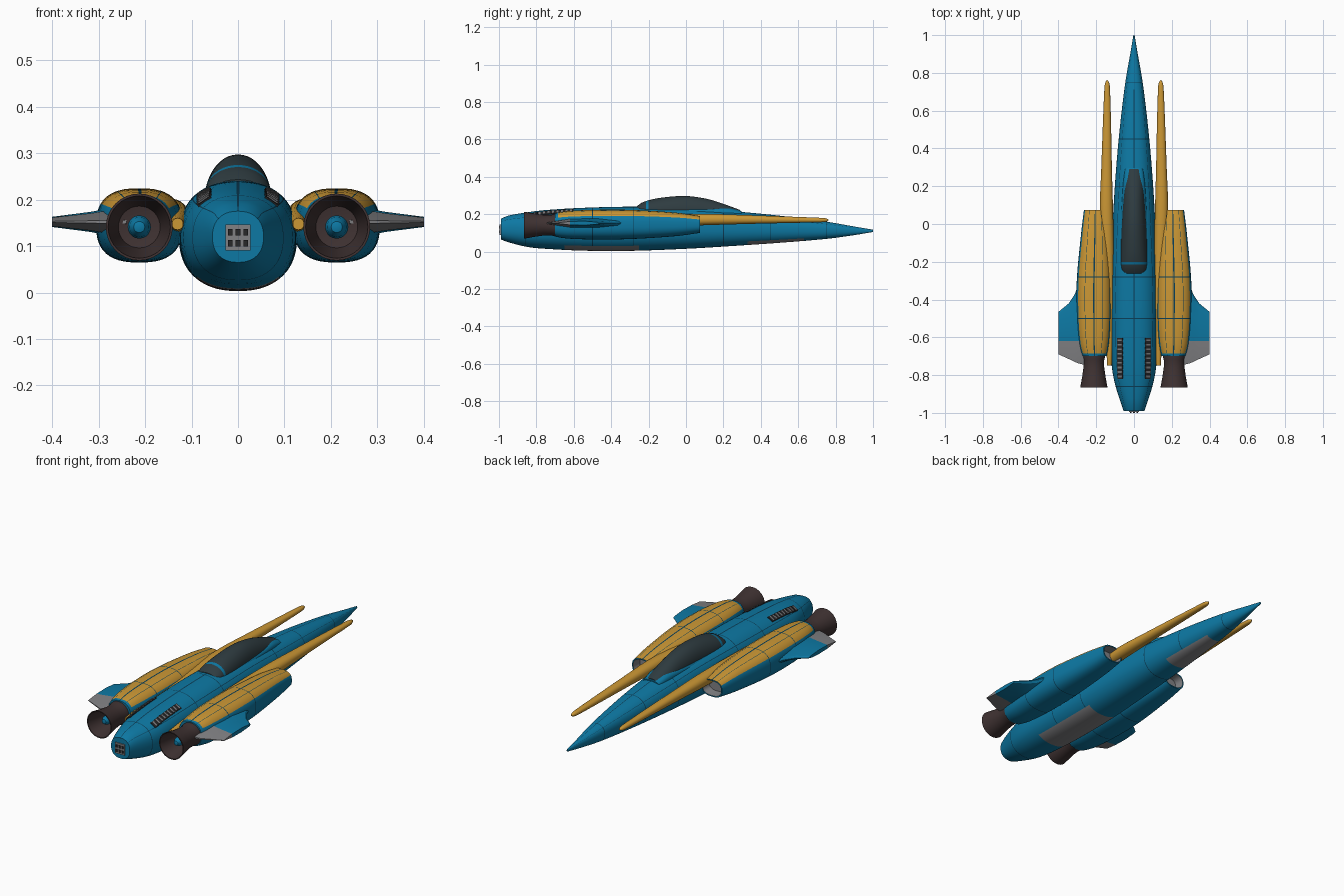
import bpy, bmesh, math
from mathutils import Matrix, Vector

cube = bpy.data.objects.get("Cube")
if cube:
    bpy.data.objects.remove(cube, do_unlink=True)


def material(name, r, g, b):
    m = bpy.data.materials.new(name)
    m.use_nodes = True
    m.diffuse_color = (r, g, b, 1)
    m.node_tree.nodes["Principled BSDF"].inputs["Base Color"].default_value = (r, g, b, 1)
    return m


BLUE = material("hull blue", .004, .19, .37)
SEAM = material("seam dark blue", .003, .05, .1)
GOLD = material("golden yellow", .6, .31, .035)
BROWN = material("nozzle brown", .05, .032, .032)
GREY = material("panel grey", .22, .22, .23)
GLASS = material("canopy glass", .028, .045, .052)
DARK = material("vent dark", .02, .02, .022)


def finish(bm, name, mats, mirror=False, angle=35):
    bmesh.ops.recalc_face_normals(bm, faces=bm.faces)
    mesh = bpy.data.meshes.new(name)
    bm.to_mesh(mesh)
    bm.free()
    ob = bpy.data.objects.new(name, mesh)
    bpy.context.collection.objects.link(ob)
    for m in mats:
        mesh.materials.append(m)
    bpy.ops.object.select_all(action='DESELECT')
    ob.select_set(True)
    bpy.context.view_layer.objects.active = ob
    bpy.ops.object.shade_smooth_by_angle(angle=math.radians(angle))
    if mirror:
        ob.modifiers.new("Mirror", 'MIRROR').use_mirror_merge = False
    return ob


def section(keys, y):
    """Smoothly interpolated section values at station y."""
    n = len(keys)
    i = max(k for k in range(n - 1) if k == 0 or keys[k][0] <= y)
    a, b = keys[i], keys[i + 1]
    p, q = keys[max(i - 1, 0)], keys[min(i + 2, n - 1)]
    h = b[0] - a[0]
    t = (y - a[0]) / h
    out = []
    for c in range(1, len(a)):
        m0 = (b[c] - p[c]) / (b[0] - p[0]) * h
        m1 = (q[c] - a[c]) / (q[0] - a[0]) * h
        d = b[c] - a[c]
        out.append(a[c] + t * m0 + t * t * (3 * d - 2 * m0 - m1) + t ** 3 * (m0 + m1 - 2 * d))
    return out


def steps(lo, hi, n, cuts=(), seams=(), width=.004):
    """Even steps with exact cuts and a narrow pair at every seam."""
    fixed = list(cuts) + [s + k * width / 2 for s in seams for k in (-1, 1)]
    even = [lo + (hi - lo) * i / n for i in range(n + 1)]
    inner = [v for v in even[1:-1] if all(abs(v - f) > width for f in fixed)]
    return sorted([lo, hi] + inner + fixed)


def power(v, e):
    return math.copysign(abs(v) ** (2 / e), v)


def loft(keys, ys, angles, e, rule):
    """Hull through superellipse sections: (y, centre x, low z, high z, half width)."""
    bm = bmesh.new()
    rings = []
    for y in ys:
        cx, lo, hi, hw = section(keys, y)
        rings.append([bm.verts.new((cx + hw * power(math.cos(a), e), y,
                                    (lo + hi) / 2 + (hi - lo) / 2 * power(math.sin(a), e))) for a in angles])
    n = len(angles)
    for i in range(len(ys) - 1):
        for j in range(n):
            k = (j + 1) % n
            f = bm.faces.new((rings[i][j], rings[i][k], rings[i + 1][k], rings[i + 1][j]))
            a = angles[j] + ((angles[k] - angles[j]) % math.tau) / 2
            f.material_index = rule((ys[i] + ys[i + 1]) / 2, math.degrees(a))
    caps = [bm.faces.new(rings[0]), bm.faces.new(rings[-1])]
    bmesh.ops.recalc_face_normals(bm, faces=bm.faces)
    return bm, caps


def ring(n, seams=(), width=.03):
    return steps(0, math.tau, n, seams=[math.radians(s) for s in seams], width=width)[:-1]


def near(v, values, w):
    return any(abs(v - s) < w for s in values)


# Fuselage with grey belly panels and seams
body = [(-.99, 0, .065, .175, .055), (-.96, 0, .053, .19, .065), (-.85, 0, .025, .21, .1),
        (-.75, 0, .015, .222, .118), (-.55, 0, .005, .234, .126), (-.3, 0, .004, .24, .126),
        (0, 0, .015, .235, .113), (.25, 0, .03, .216, .098), (.5, 0, .047, .192, .076),
        (.75, 0, .068, .16, .046), (.9, 0, .088, .134, .02), (1, 0, .105, .117, .003)]
seam_y = (-.86, -.5, -.28, .2, .45, .75)
seam_a = (42, 90, 138)


def body_rule(y, a):
    if abs(a - 270) < 42 and (-.65 < y < -.25 or .33 < y < .63):
        return 2
    return 1 if near(y, seam_y, .002) or near(a, seam_a, .8) else 0


bm, _ = loft(body, steps(-.99, 1, 60, (-.65, -.25, .33, .63), seam_y),
             ring(60, seam_a), 2.3, body_rule)
finish(bm, "fuselage", [BLUE, SEAM, GREY])

# Canopy glass with a cross frame, and the frame rim around its base
canopy = [(-.262, 0, .18, .243, .06), (-.23, 0, .17, .265, .068), (-.14, 0, .14, .287, .07),
          (0, 0, .14, .297, .064), (.12, 0, .14, .28, .057), (.22, 0, .16, .248, .05), (.29, 0, .18, .222, .04)]
bm, _ = loft(canopy, steps(-.262, .29, 24, (-.215, -.2)), ring(40), 2,
             lambda y, a: int(-.215 < y < -.2))
finish(bm, "canopy", [GLASS, BLUE])
rim = [(y * 1.02, x, .17, min(hi - .005, .235), w + .007) for y, x, lo, hi, w in canopy]
bm, _ = loft(rim, steps(rim[0][0], rim[-1][0], 20), ring(32), 3, lambda y, a: 0)
finish(bm, "canopy_rim", [BLUE])

# Engine nacelles with golden top shells and recessed intakes
nacelle = [(-.7, .209, .08, .206, .064), (-.64, .211, .07, .216, .079), (-.5, .212, .065, .223, .091),
           (-.3, .212, .067, .223, .091), (-.05, .207, .083, .208, .073), (.075, .205, .1, .19, .06)]
nac_seams, nac_lines = (-.5, -.28), (65, 90, 115)


def nacelle_rule(y, a):
    if near(y, nac_seams, .002) or near(a, nac_lines, .8):
        return 1
    return 2 if 33 < a < 152 and y > -.685 else 0


bm, caps = loft(nacelle, steps(-.7, .075, 24, (-.685,), nac_seams),
                ring(48, nac_lines), 2.6, nacelle_rule)
intake = [caps[1]]
bmesh.ops.inset_individual(bm, faces=intake, thickness=.006)
intake[0].material_index = 3
bmesh.ops.inset_individual(bm, faces=intake, thickness=.004, depth=-.05)
finish(bm, "nacelle", [BLUE, SEAM, GOLD, GREY], mirror=True)

# Long golden lances running beside the hull
lance = [(-.75, .13, .135, .16, .012), (-.5, .13, .13, .18, .025), (-.2, .138, .13, .195, .033),
         (.07, .146, .14, .202, .035), (.3, .145, .147, .196, .028), (.55, .143, .153, .187, .021),
         (.73, .142, .157, .18, .014), (.752, .142, .16, .177, .009), (.762, .142, .166, .171, .002)]
bm, _ = loft(lance, steps(-.75, .762, 50, (.73, .745, .756)), ring(20), 2.2, lambda y, a: 0)
finish(bm, "lance", [GOLD], mirror=True)

# Stub wings with grey trailing flaps
bm = bmesh.new()
HINGE = -.62
rows = []
for x, lead, trail, half in ((.24, -.25, -.75, .03), (.295, -.32, -.738, .026), (.315, -.375, -.729, .022),
                             (.345, -.42, -.715, .018), (.4, -.465, -.69, .011)):
    chord = [(lead, .05), (lead * .93 + HINGE * .07, .5), ((lead + HINGE) / 2, 1), (HINGE, .85), (trail, .12)]
    loop = [(y, t) for y, t in chord] + [(y, -t) for y, t in reversed(chord)]
    rows.append([bm.verts.new((x, y, .152 + t * half)) for y, t in loop])
for r, s in zip(rows, rows[1:]):
    for j in range(len(r)):
        k = (j + 1) % len(r)
        f = bm.faces.new((r[j], r[k], s[k], s[j]))
        f.material_index = int(f.calc_center_median().y < HINGE)
for r in (rows[0], rows[-1]):
    bm.faces.new(r[:4] + r[-4:])
    bm.faces.new(r[3:7]).material_index = 1
finish(bm, "wing", [BLUE, GREY], mirror=True, angle=25)


def turned(name, profile, mat, n=32):
    """Turn a (radius, y) profile around the engine axis."""
    bm = bmesh.new()
    vs = [bm.verts.new((.2125 + r, y, .141)) for r, y in profile]
    edges = [bm.edges.new(p) for p in zip(vs, vs[1:])]
    bmesh.ops.spin(bm, geom=vs + edges, cent=(.2125, 0, .141), axis=(0, 1, 0),
                   angle=math.tau, steps=n, use_duplicate=False)
    bmesh.ops.remove_doubles(bm, verts=bm.verts, dist=.0005)
    return finish(bm, name, [mat], mirror=True)


# Engine bells and their centre bodies
turned("nozzle", [(0, -.68), (.058, -.68), (.06, -.7), (.055, -.72), (.055, -.76), (.062, -.81), (.072, -.865),
                  (.067, -.865), (.056, -.81), (.045, -.75), (0, -.74)], BROWN)
turned("nozzle_hub", [(0, -.83), (.012, -.826), (.021, -.81), (.025, -.78), (.025, -.735), (0, -.735)], BLUE, 20)


def box(bm, centre, size, index, turn=Matrix()):
    geo = bmesh.ops.create_cube(bm, size=1, matrix=Matrix.Translation(centre) @ turn
                                @ Matrix.Diagonal(Vector(size).to_4d()))
    for f in {f for v in geo["verts"] for f in v.link_faces}:
        f.material_index = index


# Slatted vents that follow the rear deck
def deck(x, y):
    _, lo, hi, hw = section(body, y)
    return (lo + hi) / 2 + (hi - lo) / 2 * (1 - (x / hw) ** 2.3) ** (1 / 2.3)


bm = bmesh.new()
for i in range(9):
    y, x, d = -.615 - .024 * i, .073, .008
    roll = math.atan2(deck(x - d, y) - deck(x + d, y), 2 * d)
    pitch = math.atan2(deck(x, y + d) - deck(x, y - d), 2 * d)
    turn = Matrix.Rotation(roll, 4, 'Y') @ Matrix.Rotation(pitch, 4, 'X')
    box(bm, (x, y, deck(x, y)), (.034, .025, .006), 0, turn)
    box(bm, (x, y, deck(x, y) + .002), (.028, .009, .008), 1, turn)
finish(bm, "deck_vent", [DARK, GREY], mirror=True)

# Tail plate with small slots
bm = bmesh.new()
box(bm, (0, -.992, .118), (.054, .008, .056), 0)
for x in (-.017, 0, .017):
    for z in (.106, .13):
        box(bm, (x, -.997, z), (.01, .006, .014), 1)
finish(bm, "tail_plate", [GREY, DARK])
